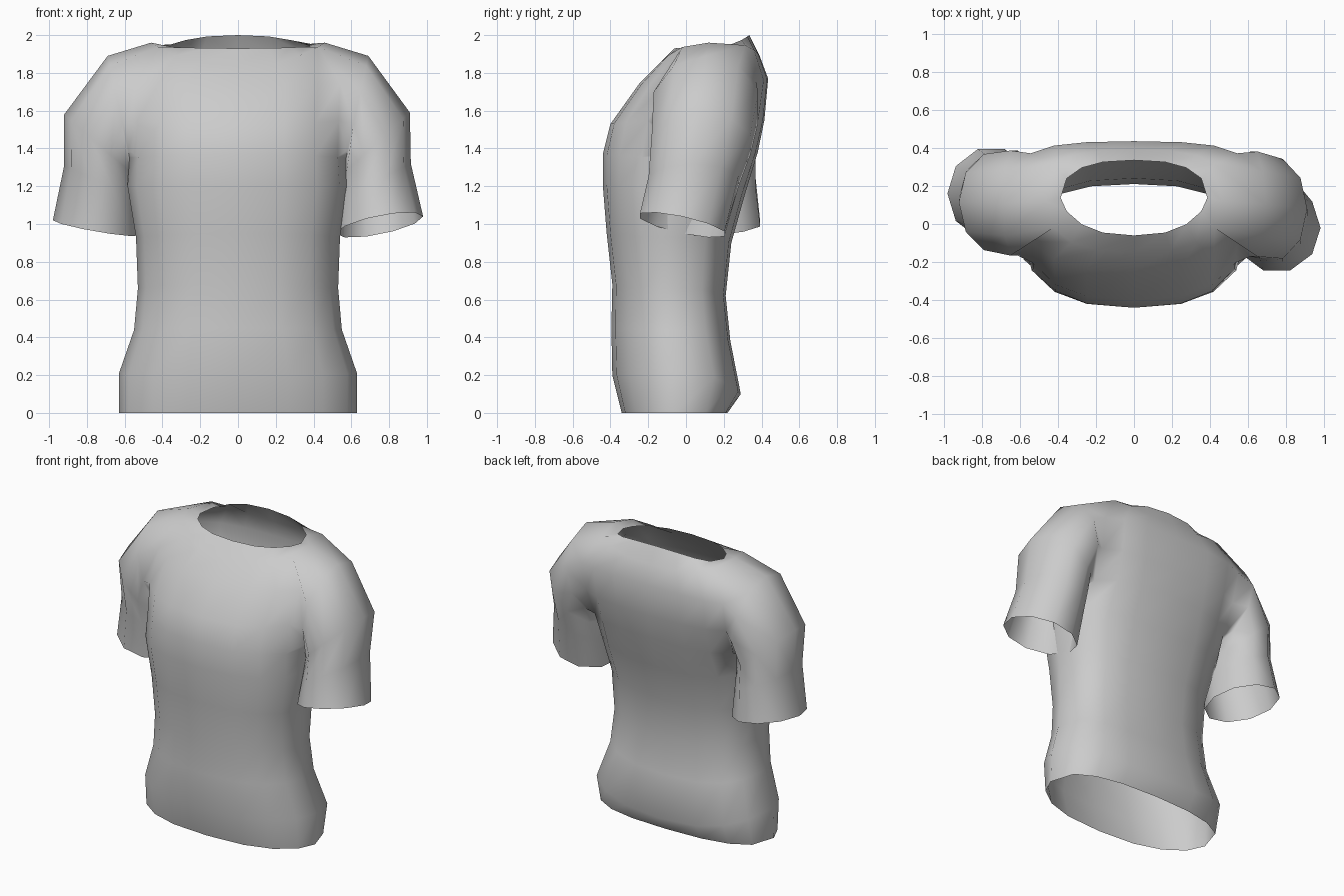
import bpy, bmesh
from math import sin, cos, radians, copysign
from mathutils import Vector

if "Cube" in bpy.data.objects:
    bpy.data.objects.remove(bpy.data.objects["Cube"])

fabric = bpy.data.materials.new("light grey fabric")
fabric.use_nodes = True
grey = (0.6, 0.6, 0.6, 1)
fabric.diffuse_color = grey
fabric.node_tree.nodes["Principled BSDF"].inputs["Base Color"].default_value = grey

bm = bmesh.new()
quarter = [0, 26, 49, 70]
angles = quarter + [90] + [180 - a for a in reversed(quarter)]
angles += [-a for a in reversed(angles[1:-1])]
N = len(angles)


def power(v, e):
    return copysign(abs(v) ** e, v)


def torso_ring(width, front, back, z_front, z_side, z_back, e_front, e_back):
    ring = []
    for a in angles:
        c, s = cos(radians(a)), sin(radians(a))
        z_end, e = (z_back, e_back) if s > 0 else (z_front, e_front)
        z = z_side + (z_end - z_side) * s * s
        y = (front + back) / 2 + (back - front) / 2 * power(s, e)
        ring.append(bm.verts.new((width * power(c, .8), y, z)))
    return ring


def bridge(lower, upper, skip=()):
    n = len(lower)
    for i in range(n):
        if i not in skip:
            j = (i + 1) % n
            bm.faces.new((lower[i], lower[j], upper[j], upper[i]))


# Torso from hem to neckline: half width, front y, back y,
# z at front, side, back, then roundness of front and back
rings = [torso_ring(*r) for r in (
    (.63, -.34, .22, 0, 0, 0, 1.1, .65),
    (.63, -.39, .29, .2, .21, .1, 1.1, .65),
    (.55, -.395, .235, .45, .44, .38, 1.15, .65),
    (.53, -.39, .21, .68, .66, .62, 1.1, .65),
    (.54, -.42, .24, .95, .93, .9, 1, .65),
    (.585, -.44, .31, 1.2, 1.2, 1.15, .9, .6),
    (.575, -.44, .38, 1.37, 1.35, 1.38, .85, .5),
    (.58, -.40, .415, 1.53, 1.55, 1.55, .8, .3),
    (.59, -.25, .435, 1.74, 1.75, 1.77, .75, .25),
    (.46, -.15, .39, 1.84, 1.96, 1.89, .8, .4),
    (.385, -.06, .335, 1.93, 1.94, 2.0, 1.25, .8))]
half = N // 2
holes = {N - 1, 0, half - 1, half}
for k in range(len(rings) - 1):
    bridge(rings[k], rings[k + 1], holes if 6 <= k <= 8 else ())


# Sleeves grow out of the armholes: inner x, z, outer x, z, y centre, half depth, tilt
def sleeve(side, sections):
    f, m, b = (N - 1, 0, 1) if side > 0 else (half + 1, half, half - 1)
    loop = [rings[6][f], rings[6][m], rings[6][b], rings[7][b], rings[8][b],
            rings[9][b], rings[9][m], rings[9][f], rings[8][f], rings[7][f]]
    for xa, za, xb, zb, yc, depth, tilt in sections:
        inner, outer = Vector((side * xa, yc, za)), Vector((side * xb, yc, zb))
        ring = []
        for i in range(10):
            t = radians(36 * (i - 1))
            p = (inner + outer) / 2 - (outer - inner) / 2 * cos(t)
            ring.append(bm.verts.new(p + Vector((0, depth, tilt)) * sin(t)))
        bridge(loop, ring)
        loop = ring


sleeve(1, ((.57, 1.34, .69, 1.89, .105, .29, 0),
           (.54, 1.25, .91, 1.59, .08, .275, 0),
           (.53, 1.13, .915, 1.32, .04, .25, 0),
           (.52, .95, .98, 1.04, -.02, .235, -.05)))
sleeve(-1, ((.57, 1.34, .69, 1.89, .11, .29, 0),
            (.54, 1.25, .92, 1.58, .115, .265, 0),
            (.53, 1.13, .92, 1.31, .135, .245, 0),
            (.52, .94, .98, 1.02, .16, .245, .02)))

bmesh.ops.recalc_face_normals(bm, faces=bm.faces)
for face in bm.faces:
    face.smooth = True
mesh = bpy.data.meshes.new("shirt")
bm.to_mesh(mesh)
bm.free()
mesh.materials.append(fabric)
shirt = bpy.data.objects.new("shirt", mesh)
bpy.context.collection.objects.link(shirt)
